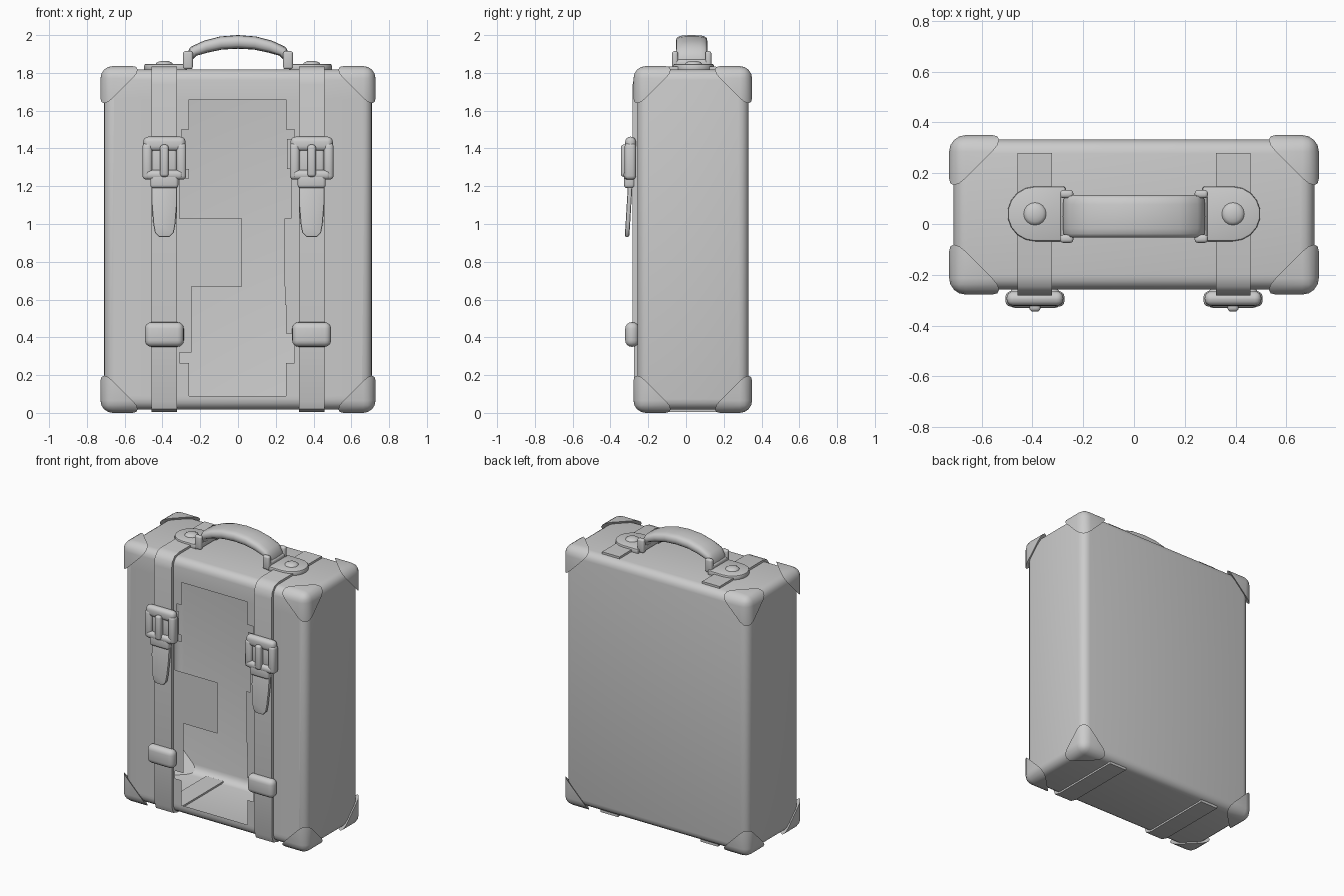
import bpy, bmesh, math
from mathutils import Vector

if "Cube" in bpy.data.objects:
    bpy.data.objects.remove(bpy.data.objects["Cube"])

mat = bpy.data.materials.new("plain_grey")
mat.diffuse_color = (0.6, 0.6, 0.6, 1)
mat.use_nodes = True
mat.node_tree.nodes["Principled BSDF"].inputs["Base Color"].default_value = mat.diffuse_color


def finish(name, bm, angle=40):
    bmesh.ops.recalc_face_normals(bm, faces=bm.faces)
    me = bpy.data.meshes.new(name)
    bm.to_mesh(me)
    bm.free()
    me.materials.append(mat)
    ob = bpy.data.objects.new(name, me)
    bpy.context.collection.objects.link(ob)
    bpy.ops.object.select_all(action='DESELECT')
    ob.select_set(True)
    bpy.context.view_layer.objects.active = ob
    bpy.ops.object.shade_smooth_by_angle(angle=math.radians(angle))
    return ob


def box_bm(lo, hi, bevel, seg=3):
    lo, hi = Vector(lo), Vector(hi)
    bm = bmesh.new()
    bmesh.ops.create_cube(bm, size=1)
    for v in bm.verts:
        v.co = [(lo[i] + hi[i]) / 2 + v.co[i] * (hi[i] - lo[i]) for i in range(3)]
    if bevel:
        bmesh.ops.bevel(bm, geom=bm.edges[:], offset=bevel, segments=seg,
                        profile=0.5, affect='EDGES')
    return bm


def box(name, lo, hi, bevel, seg=3):
    return finish(name, box_bm(lo, hi, bevel, seg))


def prism(name, pts, direction, bevel=0):
    """Closed outline pushed along a direction."""
    bm = bmesh.new()
    face = bm.faces.new([bm.verts.new(p) for p in pts])
    res = bmesh.ops.extrude_face_region(bm, geom=[face])
    moved = [g for g in res['geom'] if isinstance(g, bmesh.types.BMVert)]
    bmesh.ops.translate(bm, verts=moved, vec=direction)
    bmesh.ops.recalc_face_normals(bm, faces=bm.faces)
    if bevel:
        rim = [e for e in bm.edges if len(e.link_faces) == 2
               and e.calc_face_angle(0) > 1.2]
        bmesh.ops.bevel(bm, geom=rim, offset=bevel, segments=2,
                        profile=0.5, affect='EDGES')
    return finish(name, bm)


# Hollow case with a ragged opening in the front: (x0, x1, z0, z1)
HOLES = [(-.26, .255, .09, .25), (-.31, .30, .265, .32), (-.245, .30, .32, .42),
         (-.245, .255, .42, .57), (-.245, .25, .57, .67), (.02, .245, .67, 1.03),
         (-.31, .28, 1.03, 1.24), (-.26, .30, 1.24, 1.29), (-.28, .26, 1.29, 1.45),
         (-.30, .30, 1.45, 1.50), (-.26, .255, 1.50, 1.66), (-.26, .255, .25, .265)]
bm = box_bm((-.71, -.258, .018), (.71, .332, 1.818), .055, 4)


def front_faces():
    return [f for f in bm.faces if f.normal.y < -.999]


for axis, a, b in ((Vector((1, 0, 0)), 0, 1), (Vector((0, 0, 1)), 2, 3)):
    for c in sorted({h[i] for h in HOLES for i in (a, b)}):
        fs = front_faces()
        geom = fs + list({e for f in fs for e in f.edges}) + list({v for f in fs for v in f.verts})
        bmesh.ops.bisect_plane(bm, geom=geom, plane_co=axis * c, plane_no=axis, dist=1e-5)
gone = []
for f in front_faces():
    c = f.calc_center_median()
    if any(h[0] < c.x < h[1] and h[2] < c.z < h[3] for h in HOLES):
        gone.append(f)
bmesh.ops.delete(bm, geom=gone, context='FACES')
finish("case_shell", bm)

# Reinforced corner caps, sliced from a slightly larger rounded box
lo, hi = Vector((-.728, -.278, .0)), Vector((.728, .35, 1.836))
for sx in (-1, 1):
    for sy in (-1, 1):
        for sz in (-1, 1):
            bm = box_bm(lo, hi, .065, 4)
            corner = Vector([hi[i] if s > 0 else lo[i] for i, s in enumerate((sx, sy, sz))])
            n = Vector((sx, sy, sz))
            p = corner - Vector((sx * .235, 0, 0))
            cut = bmesh.ops.bisect_plane(bm, geom=bm.verts[:] + bm.edges[:] + bm.faces[:],
                                         plane_co=p, plane_no=n, clear_inner=True)
            rim = [g for g in cut['geom_cut'] if isinstance(g, bmesh.types.BMEdge)]
            bmesh.ops.contextual_create(bm, geom=rim)
            finish("corner_cap", bm)

# Strap outline in (y, z), wrapping top, front and bottom
STRAP = [(.28, 1.832), (-.20, 1.834), (-.245, 1.823), (-.272, 1.79), (-.282, 1.74),
         (-.282, .46), (-.274, .36), (-.274, .06), (-.26, .02), (-.21, .006), (.30, .006),
         (.30, .03), (-.20, .03), (-.245, .07), (-.245, 1.76), (-.20, 1.80), (.28, 1.80)]

for s in (-1, 1):
    cx = .39 * s
    prism("strap", [(cx - .068, y, z) for y, z in STRAP], (.136, 0, 0))

    # Loop holding the lower strap
    box("strap_loop", (cx - .103, -.322, .35), (cx + .103, -.25, .48), .034, 4)

    # Hanging tongue with rounded tip, leaning forward
    tip = [(.068, 1.30), (.068, 1.12), (.058, 1.0), (.05, .955), (.028, .932)]
    out = [(cx + x, z) for x, z in tip] + [(cx - x, z) for x, z in reversed(tip)]
    prism("strap_tongue", [(x, -.302 - (1.30 - z) * .06, z) for x, z in out],
          (0, .024, 0), .008)
    box("tongue_keeper", (cx - .074, -.328, 1.19), (cx + .074, -.27, 1.27), .016)

    # Buckle frame: top roll, side bars, lower bar and prong
    box("buckle_top", (cx - .112, -.322, 1.385), (cx + .112, -.265, 1.462), .027, 4)
    for t in (-1, 1):
        bx = cx + t * .09
        box("buckle_side", (bx - .026, -.325, 1.235), (bx + .026, -.265, 1.43), .02)
    box("buckle_bottom", (cx - .10, -.33, 1.235), (cx + .10, -.275, 1.285), .02)
    box("buckle_prong", (cx - .022, -.345, 1.25), (cx + .022, -.30, 1.42), .014)
    box("strap_fold", (cx - .066, -.31, 1.26), (cx + .066, -.26, 1.41), .015)

    # Handle mounting plate with rounded outer end
    arc = [(.39 + .108 * math.cos(a), .04 + .108 * math.sin(a))
           for a in [math.radians(d) for d in range(-90, 91, 20)]]
    plate = [(.27, -.068)] + arc + [(.27, .148)]
    prism("handle_plate", [(s * x, y, 1.81) for x, y in plate], (0, 0, .037), .008)

    # Domed rivet on the plate
    bm = bmesh.new()
    bmesh.ops.create_uvsphere(bm, u_segments=16, v_segments=8, radius=1)
    for v in bm.verts:
        v.co = (cx + v.co.x * .045, .04 + v.co.y * .045, 1.846 + v.co.z * .018)
    finish("rivet", bm)

    # Bracket that grips the handle end
    hx = .265 * s
    for t in (-1, 1):
        y = .03 + t * .088
        box("handle_bracket", (hx - .026, y - .016, 1.82), (hx + .026, y + .016, 1.915), .012)
    box("bracket_pin", (hx - .024, -.07, 1.825), (hx + .024, .13, 1.872), .015)

# Arched handle: rounded flat section swept along a bow
half = [(.262, 1.845, .018), (.26, 1.88, .022), (.236, 1.914, .028),
        (.17, 1.939, .033), (.09, 1.958, .035)]
path = [(-x, z, r) for x, z, r in half] + [(0, 1.964, .036)] + list(reversed(half))
bm = bmesh.new()
rings = []
N = 16
for i, (x, z, r) in enumerate(path):
    a, b = path[max(i - 1, 0)], path[min(i + 1, len(path) - 1)]
    tan = Vector((b[0] - a[0], 0, b[1] - a[1])).normalized()
    nor = Vector((-tan.z, 0, tan.x))
    ring = []
    for k in range(N):
        c, d = math.cos(2 * math.pi * k / N), math.sin(2 * math.pi * k / N)
        u = math.copysign(abs(c) ** .6, c) * .084
        w = math.copysign(abs(d) ** .6, d) * r
        ring.append(bm.verts.new(Vector((x, .03 + u, z)) + nor * w))
    rings.append(ring)
for r0, r1 in zip(rings, rings[1:]):
    for k in range(N):
        bm.faces.new((r0[k], r0[(k + 1) % N], r1[(k + 1) % N], r1[k]))
bm.faces.new(rings[0])
bm.faces.new(rings[-1])
finish("handle", bm, 60)
